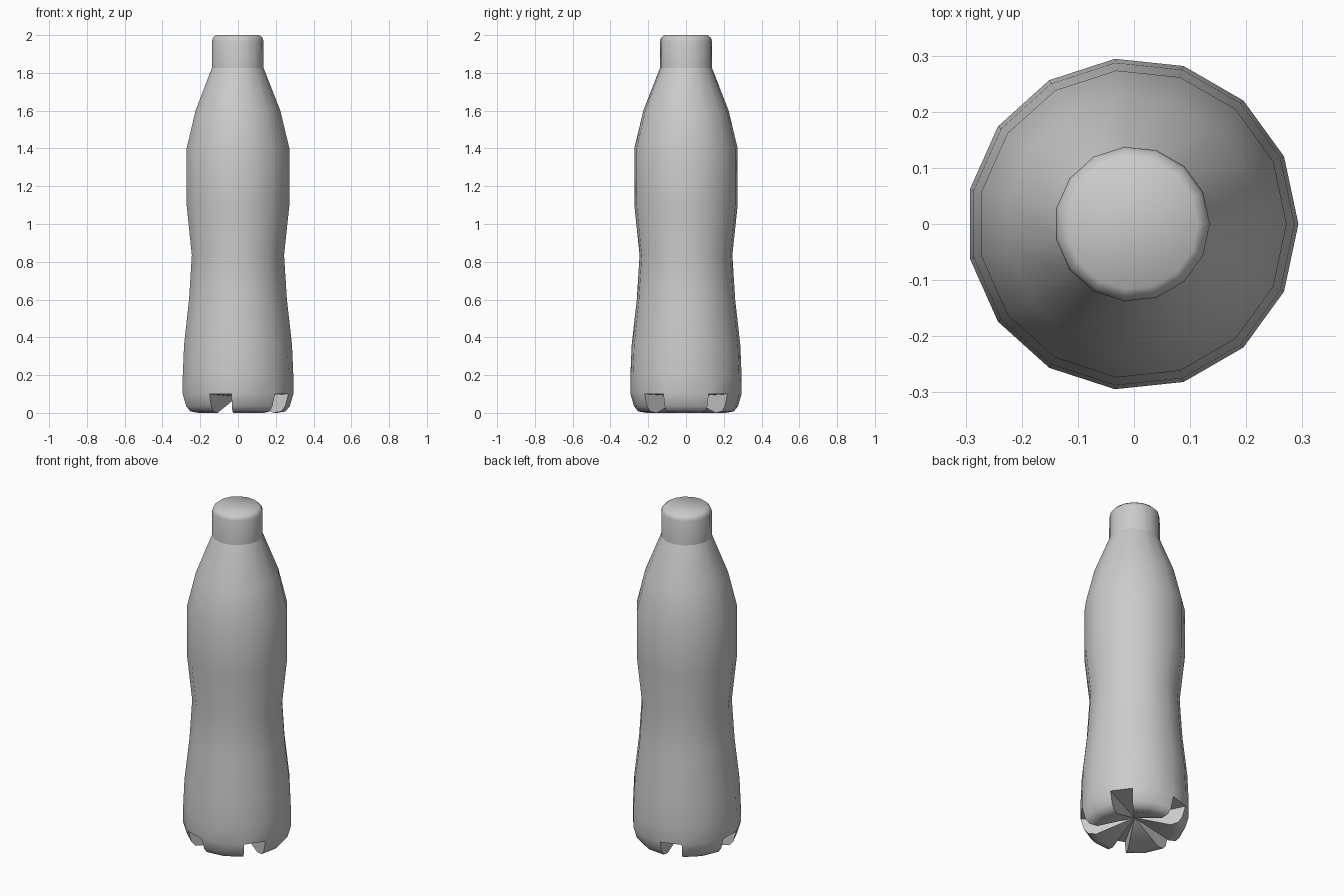
import bpy, bmesh
from math import cos, sin, pi

if "Cube" in bpy.data.objects:
    bpy.data.objects.remove(bpy.data.objects["Cube"])

N = 15          # sides around
SHIFT = -0.003  # centres the odd-sided outline


def point(r, z, i):
    a = 2 * pi * i / N
    return (r * cos(a) + SHIFT, r * sin(a), z)


def rings(bm, profile):
    return [[bm.verts.new(point(r, z, i)) for i in range(N)] for r, z in profile]


def bridge(bm, lo, hi, i):
    j = (i + 1) % N
    bm.faces.new((lo[i], lo[j], hi[j], hi[i]))


def finish(bm, name):
    bmesh.ops.delete(bm, geom=[v for v in bm.verts if not v.link_faces], context='VERTS')
    bmesh.ops.recalc_face_normals(bm, faces=bm.faces[:])
    mesh = bpy.data.meshes.new(name)
    bm.to_mesh(mesh)
    bm.free()
    ob = bpy.data.objects.new(name, mesh)
    bpy.context.collection.objects.link(ob)
    bpy.ops.object.select_all(action='DESELECT')
    ob.select_set(True)
    bpy.context.view_layer.objects.active = ob
    bpy.ops.object.shade_smooth_by_angle(angle=1.05)


# Bottle body with waist and shoulder
bm = bmesh.new()
body = rings(bm, [(0.296, 0.10), (0.296, 0.20), (0.289, 0.36), (0.262, 0.60),
                  (0.247, 0.835), (0.275, 1.10), (0.275, 1.40), (0.227, 1.60),
                  (0.139, 1.825)])
for lo, hi in zip(body, body[1:]):
    for i in range(N):
        bridge(bm, lo, hi, i)

# Five-footed base: two segments of foot, one of notch
foot = [body[0]] + rings(bm, [(0.277, 0.035), (0.255, 0.008), (0.21, 0.0)])
centre = bm.verts.new((SHIFT, 0, 0.085))
for i in range(N):
    j = (i + 1) % N
    if i % 3 == 1:
        bm.faces.new((body[0][i], body[0][j], centre))
        for k in (i, j):
            bm.faces.new([ring[k] for ring in foot] + [centre])
    else:
        for hi, lo in zip(foot, foot[1:]):
            bridge(bm, lo, hi, i)
        bm.faces.new((foot[-1][i], foot[-1][j], centre))
finish(bm, "bottle_body")

# Screw cap
bm = bmesh.new()
cap = rings(bm, [(0.139, 1.825), (0.138, 1.97), (0.133, 1.985), (0.117, 2.0)])
for lo, hi in zip(cap, cap[1:]):
    for i in range(N):
        bridge(bm, lo, hi, i)
bm.faces.new(cap[-1])
finish(bm, "bottle_cap")
